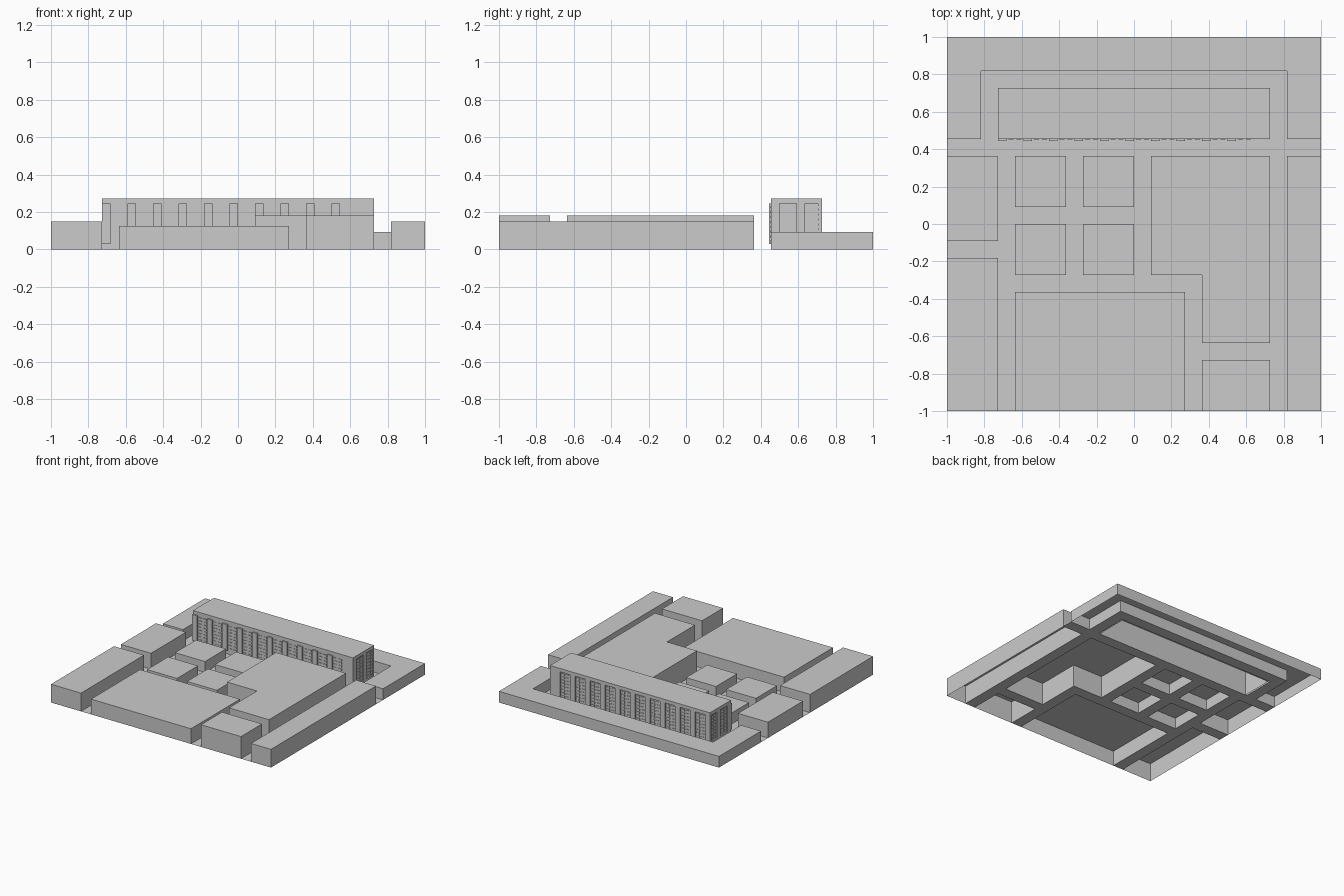
import bpy, bmesh

if "Cube" in bpy.data.objects:
    bpy.data.objects.remove(bpy.data.objects["Cube"])

U = 1 / 11          # planning grid: 22 x 22 cells over 2 units
RELIEF = 0.011      # depth of the facade relief

grey = bpy.data.materials.new("concrete grey")
grey.diffuse_color = (0.6, 0.6, 0.6, 1)
grey.use_nodes = True
grey.node_tree.nodes["Principled BSDF"].inputs["Base Color"].default_value = grey.diffuse_color


def finish(name, bm):
    mesh = bpy.data.meshes.new(name)
    bm.to_mesh(mesh)
    bm.free()
    mesh.materials.append(grey)
    ob = bpy.data.objects.new(name, mesh)
    bpy.context.collection.objects.link(ob)
    return ob


def prism(bm, pts, z0, z1, bottom=False):
    """Extruded outline (counter-clockwise), normally open below."""
    lo = [bm.verts.new((x, y, z0)) for x, y in pts]
    hi = [bm.verts.new((x, y, z1)) for x, y in pts]
    bm.faces.new(hi)
    if bottom:
        bm.faces.new(lo[::-1])
    for i in range(len(pts)):
        j = (i + 1) % len(pts)
        bm.faces.new((lo[i], lo[j], hi[j], hi[i]))


def rect(x0, x1, y0, y1):
    return [(x0, y0), (x1, y0), (x1, y1), (x0, y1)]


def block(name, pts, h):
    bm = bmesh.new()
    prism(bm, [(x * U, y * U) for x, y in pts], 0, h)
    finish(name, bm)


# City blocks around the tower
block("rear_u_block", [(-11, 5), (-9, 5), (-9, 9), (9, 9), (9, 5), (11, 5),
                       (11, 11), (-11, 11)], 0.092)
block("left_rear_block", rect(-11, -8, -1, 4), 0.13)
block("left_front_block", rect(-11, -8, -11, -2), 0.15)
block("right_long_block", rect(9, 11, -11, 4), 0.15)
block("front_block", rect(-7, 3, -11, -4), 0.125)
block("corner_block", rect(4, 8, -11, -8), 0.182)
block("l_shaped_block", [(1, -3), (4, -3), (4, -7), (8, -7), (8, 4), (1, 4)], 0.182)
for i, x in enumerate((-7, -3)):
    for j, y in enumerate((-3, 1)):
        block(f"small_block_{i}{j}", rect(x, x + 3, y, y + 3), 0.09)

# Streets: every grid cell that no block covers
covered = [(-11, -9, 5, 11), (-9, 9, 9, 11), (9, 11, 5, 11), (-11, -8, -1, 4),
           (-11, -8, -11, -2), (9, 11, -11, 4), (-7, 3, -11, -4), (4, 8, -11, -8),
           (1, 4, -3, 4), (4, 8, -7, 4), (-7, -4, -3, 0), (-7, -4, 1, 4),
           (-3, 0, -3, 0), (-3, 0, 1, 4), (-8, 8, 5, 8)]
bm = bmesh.new()
for x in range(-11, 11):
    for y in range(-11, 11):
        if not any(a <= x < b and c <= y < d for a, b, c, d in covered):
            bm.faces.new([bm.verts.new((p * U, q * U, 0))
                          for p, q in rect(x, x + 1, y, y + 1)])
bmesh.ops.remove_doubles(bm, verts=bm.verts, dist=1e-4)
bmesh.ops.dissolve_limit(bm, angle_limit=0.01, verts=bm.verts, edges=bm.edges)
finish("streets", bm)

# Tower: base, body set back on three sides, roof slab
X, Y0, Y1 = 8 * U, 5 * U, 8 * U
XB, YB = X - RELIEF, Y1 - RELIEF
bm = bmesh.new()
prism(bm, rect(-XB, XB, Y0, YB), 0, 0.245)
finish("tower_body", bm)
bm = bmesh.new()
for r in (rect(-X, -XB, Y0, Y1), rect(XB, X, Y0, Y1), rect(-XB, XB, YB, Y1)):
    prism(bm, r, 0, 0.03)
finish("tower_base", bm)
bm = bmesh.new()
prism(bm, rect(-X, X, Y0, Y1), 0.245, 0.273, True)
finish("tower_roof", bm)

# Pilasters and window rows, one bay every one and a half cells
pil, win = bmesh.new(), bmesh.new()
ROWS = 8


def bay(start, place):
    """place(a0, a1, d0, d1) maps along-wall range and depth to a rectangle."""
    prism(pil, place(start, start + U / 2, 0, RELIEF), 0.03, 0.245, True)
    for r in range(ROWS):
        z = 0.036 + r * 0.026
        for k in (0.62, 1.08):
            a = start + k * U
            prism(win, place(a, a + 0.3 * U, 0, 0.004), z, z + 0.015, True)


for i in range(10):
    s = -X + 1.5 * U * i
    bay(s, lambda a, b, c, d: rect(a, b, Y0 - d, Y0 - c))
    bay(s, lambda a, b, c, d: rect(a, b, YB + c, YB + d))
for i in range(2):
    s = Y0 + 1.5 * U * i
    bay(s, lambda a, b, c, d: rect(XB + c, XB + d, a, b))
    bay(s, lambda a, b, c, d: rect(-XB - d, -XB - c, a, b))
# plain wall ends beyond the last bay
prism(pil, rect(7 * U, X, YB, Y1), 0.03, 0.245)
prism(pil, rect(XB, X, Y1 - U / 4, Y1), 0.03, 0.245)
prism(pil, rect(-X, -XB, Y1 - U / 4, Y1), 0.03, 0.245)
finish("tower_pilasters", pil)
finish("tower_windows", win)
